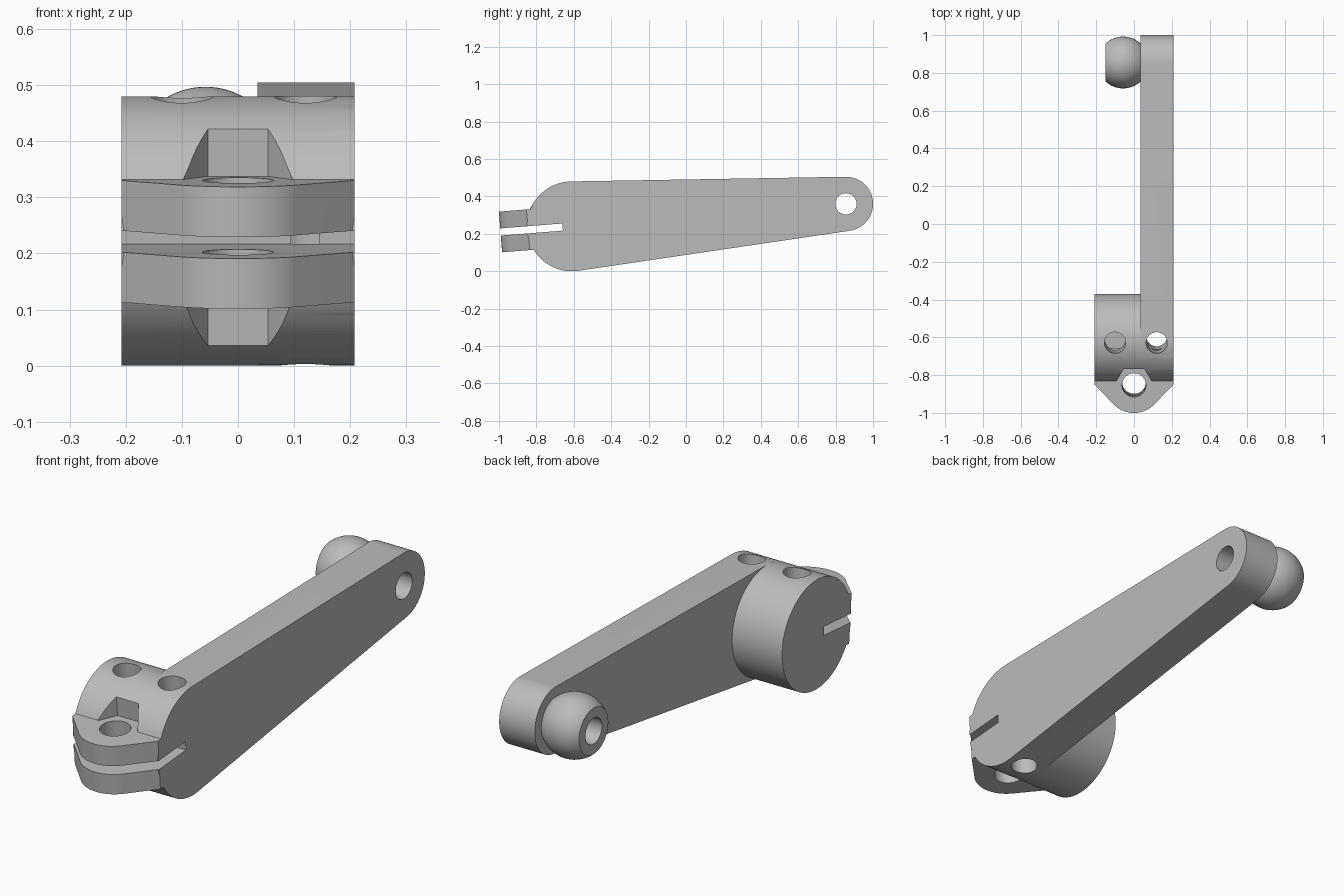
import bpy
import bmesh
from math import acos, atan2, cos, hypot, pi, radians, sin
from mathutils import Matrix

cube = bpy.data.objects.get("Cube")
if cube:
    bpy.data.objects.remove(cube, do_unlink=True)

# Material
grey = bpy.data.materials.new("plain grey")
grey.use_nodes = True
GREY = (0.5, 0.5, 0.5, 1)
grey.diffuse_color = GREY
grey.node_tree.nodes["Principled BSDF"].inputs["Base Color"].default_value = GREY

# Main dimensions
HALF = 0.208
HUB_Y, HUB_Z, HUB_R = -0.61, 0.24, 0.24
END_Y, END_Z, END_R = 0.855, 0.36, 0.145
BOLT_Y, EAR_R, EAR_H, SLIT_H = -0.235, 0.148, 0.109, 0.0192
BALL_X, BALL_R = -0.058, 0.137

# Frames: side profiles (y, z) run along x; the clamp frame is tilted at the hub
SIDE = Matrix(((0, 0, 1, 0), (1, 0, 0, 0), (0, 1, 0, 0), (0, 0, 0, 1)))
CLAMP = Matrix.Translation((0, HUB_Y, HUB_Z)) @ Matrix.Rotation(radians(4.5), 4, "X")


def arc(cx, cy, r, start, end, steps=64):
    span = end - start
    return [(cx + r * cos(start + span * i / steps), cy + r * sin(start + span * i / steps))
            for i in range(steps + 1)]


def circle(cx, cy, r, steps=64):
    return arc(cx, cy, r, 0, 2 * pi, steps)[:-1]


def finish(name, bm):
    bmesh.ops.recalc_face_normals(bm, faces=bm.faces)
    mesh = bpy.data.meshes.new(name)
    bm.to_mesh(mesh)
    bm.free()
    mesh.materials.append(grey)
    obj = bpy.data.objects.new(name, mesh)
    bpy.context.collection.objects.link(obj)
    return obj


def prism(name, outline, low, high, frame):
    bm = bmesh.new()
    face = bm.faces.new([bm.verts.new((x, y, low)) for x, y in outline])
    new = bmesh.ops.extrude_face_region(bm, geom=[face])["geom"]
    verts = [v for v in new if isinstance(v, bmesh.types.BMVert)]
    bmesh.ops.translate(bm, verts=verts, vec=(0, 0, high - low))
    bm.transform(frame)
    return finish(name, bm)


def combine(target, other, operation):
    mod = target.modifiers.new(operation.lower(), "BOOLEAN")
    mod.operation, mod.solver, mod.object = operation, "EXACT", other
    bpy.context.view_layer.objects.active = target
    bpy.ops.object.modifier_apply(modifier=mod.name)
    bpy.data.objects.remove(other, do_unlink=True)


def rect(x0, y0, x1, y1):
    return [(x0, y0), (x1, y0), (x1, y1), (x0, y1)]


# Hub cylinder
lever = prism("clamp_lever", circle(HUB_Y, HUB_Z, HUB_R, 128), -HALF, HALF, SIDE)

# Tapered arm: tangent outline around the hub and end circles
dy, dz = END_Y - HUB_Y, END_Z - HUB_Z
lean, phi = atan2(dz, dy), acos((HUB_R - END_R) / hypot(dy, dz))
outline = arc(HUB_Y, HUB_Z, HUB_R, lean + phi, lean + 2 * pi - phi)
outline += arc(END_Y, END_Z, END_R, lean - phi, lean + phi)
combine(lever, prism("arm", outline, 0.035, HALF, SIDE), "UNION")

# Clamp ears with a rounded tip
outline = [(-HALF, -0.14), (-HALF, BOLT_Y)]
outline += arc(0, BOLT_Y, EAR_R, radians(-135), radians(-45), 32)
outline += [(HALF, BOLT_Y), (HALF, -0.14)]
combine(lever, prism("clamp_ears", outline, -EAR_H, EAR_H, CLAMP), "UNION")

# Ball stud, flattened on its outer side
bm = bmesh.new()
bmesh.ops.create_uvsphere(bm, u_segments=64, v_segments=40, radius=BALL_R)
bm.transform(Matrix.Translation((BALL_X, END_Y, END_Z)) @ Matrix.Rotation(pi / 2, 4, "Y"))
ball = finish("ball", bm)
combine(ball, prism("ball_flat", rect(0.6, 0, 1.1, 0.6), -0.5, -0.15, SIDE), "DIFFERENCE")
combine(lever, ball, "UNION")

# Hole through the arm end and ball
combine(lever, prism("end_hole", circle(END_Y, END_Z, 0.057), -0.4, 0.4, SIDE), "DIFFERENCE")

# Shaft bore with a flat on top
bore_r, bore_flat = 0.117, 0.102
half_angle = acos(bore_flat / bore_r)
outline = arc(0, 0, bore_r, pi / 2 + half_angle, 5 * pi / 2 - half_angle, 72)
combine(lever, prism("bore", outline, -0.4, 0.4, CLAMP @ SIDE), "DIFFERENCE")

# Clamp slit
combine(lever, prism("slit", rect(-0.4, -0.6, 0.4, -0.05), -SLIT_H, SLIT_H, CLAMP), "DIFFERENCE")

# Bolt hole and hexagonal pockets above and below the ears
combine(lever, prism("bolt_hole", circle(0, BOLT_Y, 0.063), -0.5, 0.5, CLAMP), "DIFFERENCE")
for low, high in ((EAR_H, 0.4), (-0.4, -EAR_H)):
    pocket = prism("pocket", circle(0, BOLT_Y, 0.107, 6), low, high, CLAMP)
    combine(lever, pocket, "DIFFERENCE")

# Set screw holes: a blind one and a through one
for x, low in ((-0.1, 0), (0.12, -0.4)):
    combine(lever, prism("screw_hole", circle(x, 0, 0.056), low, 0.4, CLAMP), "DIFFERENCE")

# Smooth curved faces, keeping machined edges sharp
bpy.ops.object.select_all(action="DESELECT")
lever.select_set(True)
bpy.context.view_layer.objects.active = lever
bpy.ops.object.shade_smooth_by_angle(angle=radians(25))
